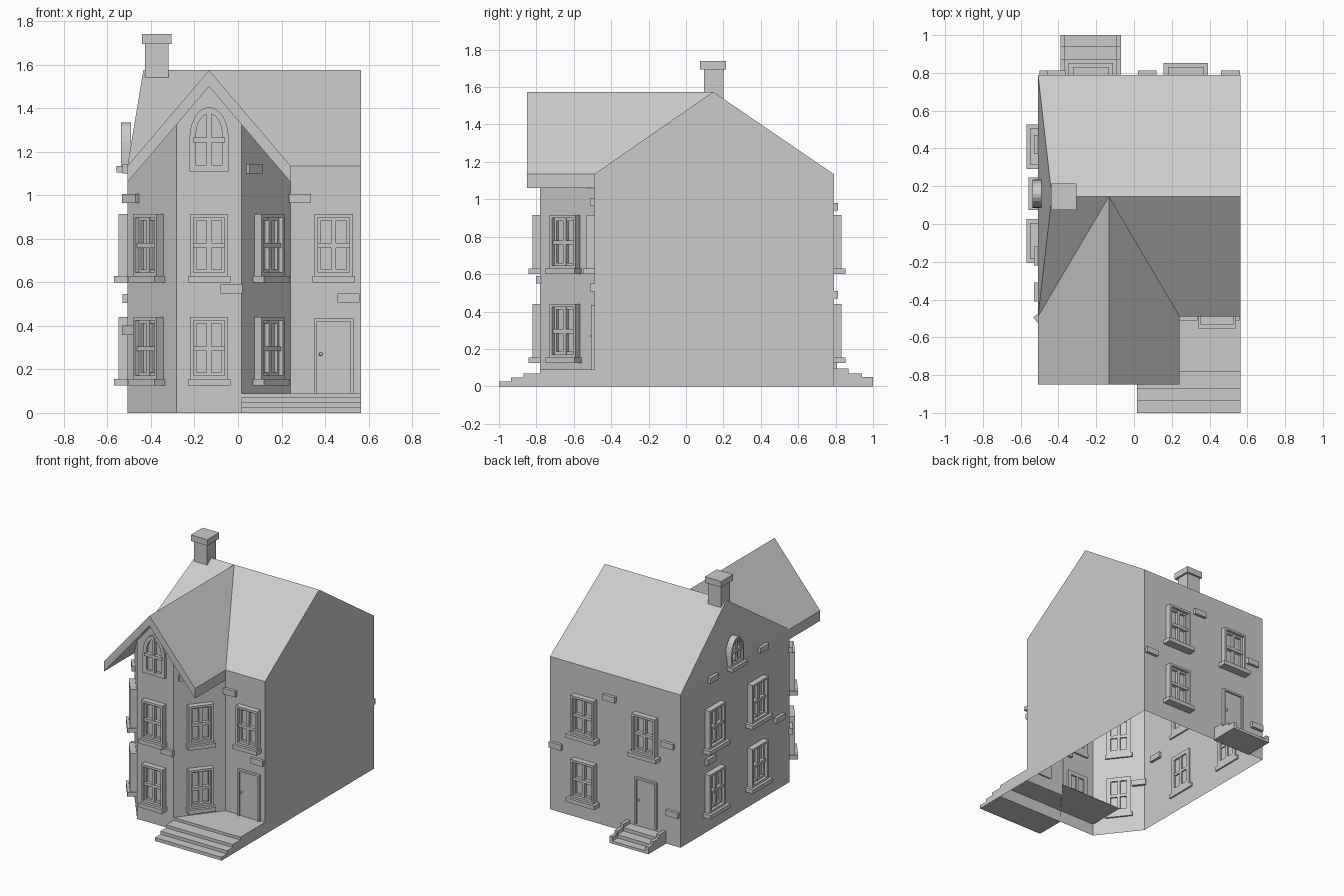
import bpy, bmesh, math
from mathutils import Matrix, Vector

cube = bpy.data.objects.get("Cube")
if cube:
    bpy.data.objects.remove(cube, do_unlink=True)

stone = bpy.data.materials.new("pale grey stone")
stone.use_nodes = True
COLOUR = (0.6, 0.6, 0.6, 1)
stone.diffuse_color = COLOUR
stone.node_tree.nodes["Principled BSDF"].inputs["Base Color"].default_value = COLOUR

# Main levels and outline
LEFT, RIGHT, FRONT, BACK = -0.508, 0.565, -0.49, 0.79
EAVE, RIDGE, RIDGE_Y, HIP_X = 1.135, 1.575, 0.145, -0.435
BAY_X, BAY_HALF, BAY_FRONT, BAY_FACE = -0.133, 0.375, -0.78, 0.15
ROOF_FRONT, ROOF_DROP = -0.85, 0.075
PORCH = 0.09


def finish(name, bm, matrix=None, fix=True):
    if fix:
        bmesh.ops.recalc_face_normals(bm, faces=bm.faces)
    mesh = bpy.data.meshes.new(name)
    bm.to_mesh(mesh)
    bm.free()
    mesh.materials.append(stone)
    obj = bpy.data.objects.new(name, mesh)
    if matrix:
        obj.matrix_world = matrix
    bpy.context.collection.objects.link(obj)
    return obj


def box(bm, x0, x1, y0, y1, z0, z1):
    size = Matrix.Diagonal((x1 - x0, y1 - y0, z1 - z0, 1))
    mid = Matrix.Translation(((x0 + x1) / 2, (y0 + y1) / 2, (z0 + z1) / 2))
    bmesh.ops.create_cube(bm, size=1, matrix=mid @ size)


def face(bm, *points):
    return bm.faces.new([bm.verts.new(p) for p in points])


def on_wall(x, y, angle, z=0):
    """Local frame on a wall: x runs along it, -y points outward."""
    return Matrix.Translation((x, y, z)) @ Matrix.Rotation(angle, 4, 'Z')


def bay_under(x):
    return RIDGE - ROOF_DROP - abs(x - BAY_X) * (RIDGE - EAVE) / BAY_HALF


# Walls: open-bottomed shell around house and bay
bl, br = BAY_X - BAY_FACE, BAY_X + BAY_FACE
bay_left, bay_right = LEFT, BAY_X + BAY_HALF
path = [(LEFT, FRONT, EAVE), (LEFT, BACK, EAVE), (RIGHT, BACK, EAVE),
        (RIGHT, RIDGE_Y, RIDGE), (RIGHT, FRONT, EAVE), (bay_right, FRONT, EAVE)]
bay = [(x, y, bay_under(x)) for x, y in
       ((bay_right, FRONT), (br, BAY_FRONT), (BAY_X, BAY_FRONT), (bl, BAY_FRONT), (bay_left, FRONT))]
bm = bmesh.new()
for line in (path, bay):
    for a, b in zip(line, line[1:]):
        face(bm, (b[0], b[1], 0), (a[0], a[1], 0), a, b)
face(bm, (LEFT, FRONT, EAVE), (HIP_X, RIDGE_Y, RIDGE), (LEFT, BACK, EAVE))
for f in bm.faces:
    f.normal_update()
    if f.normal.dot(f.calc_center_median() - Vector((0, 0.1, 0.6))) < 0:
        f.normal_flip()
bmesh.ops.remove_doubles(bm, verts=bm.verts, dist=0.0005)
bmesh.ops.dissolve_limit(bm, angle_limit=0.01, verts=bm.verts, edges=bm.edges)
finish("walls", bm, fix=False)

# Main roof
bm = bmesh.new()
face(bm, (LEFT, FRONT, EAVE), (RIGHT, FRONT, EAVE), (RIGHT, RIDGE_Y, RIDGE), (HIP_X, RIDGE_Y, RIDGE))
face(bm, (RIGHT, BACK, EAVE), (LEFT, BACK, EAVE), (HIP_X, RIDGE_Y, RIDGE), (RIGHT, RIDGE_Y, RIDGE))
finish("main_roof", bm, fix=False)

# Bay roof: thick chevron running back into the main slope
section = [(-BAY_HALF, EAVE), (0, RIDGE), (BAY_HALF, EAVE),
           (BAY_HALF, EAVE - ROOF_DROP), (0, RIDGE - ROOF_DROP), (-BAY_HALF, EAVE - ROOF_DROP)]
bm = bmesh.new()
front = [bm.verts.new((BAY_X + x, ROOF_FRONT, z)) for x, z in section]
rear = [bm.verts.new((BAY_X + x, FRONT if x else RIDGE_Y, z)) for x, z in section]
for i in range(6):
    j = (i + 1) % 6
    bm.faces.new((front[i], front[j], rear[j], rear[i]))
for ring in (front, rear):
    bm.faces.new((ring[0], ring[1], ring[4], ring[5]))
    bm.faces.new((ring[1], ring[2], ring[3], ring[4]))
finish("bay_roof", bm)

# Chimney
bm = bmesh.new()
box(bm, -0.427, -0.32, 0.095, 0.2, 1.4, 1.7)
box(bm, -0.44, -0.305, 0.075, 0.215, 1.695, 1.74)
finish("chimney", bm)


def outline(width, height, base, arched):
    h = width / 2
    pts = [(-h, base), (h, base)]
    if not arched:
        return pts + [(h, base + height), (-h, base + height)]
    spring = base + height - h * 1.6
    return pts + [(h * math.cos(t), spring + h * 1.6 * math.sin(t))
                  for t in (math.pi * k / 12 for k in range(13))]


def ring_prism(bm, width, height, base, edge, out, inside, arched=False, open_base=False):
    """Hollow frame of constant edge width."""
    low = 0 if open_base else edge
    outer = outline(width, height, base, arched)
    inner = outline(width - 2 * edge, height - edge - low, base + low, arched)
    loops = [[bm.verts.new((x, y, z)) for x, z in shape]
             for shape, y in ((outer, -out), (inner, -out), (inner, inside), (outer, inside))]
    n = len(outer)
    for a, b in zip(loops, loops[1:] + loops[:1]):
        for i in range(n):
            if open_base and i == 0:
                continue
            j = (i + 1) % n
            bm.faces.new((a[i], a[j], b[j], b[i]))


def window(name, matrix, sill=0.195, width=0.175, height=0.285, arched=False, depth=0.042):
    bm = bmesh.new()
    edge = 0.016
    ring_prism(bm, width, height, 0, edge, depth, 0.012, arched)
    ring_prism(bm, width - 2 * edge, height - 2 * edge, edge, 0.014, 0.02, 0.012, arched)
    h = width / 2 - edge
    mid = height * 0.49
    box(bm, -0.011, 0.011, -0.024, 0.01, edge, height - edge)
    box(bm, -h, h, -0.03, 0.01, mid - 0.011, mid + 0.011)
    face(bm, *[(x, -0.003, z) for x, z in outline(width - 0.01, height - 0.01, 0.005, arched)])
    if sill:
        box(bm, -sill / 2, sill / 2, -depth - 0.02, 0.012, -0.03, 0)
    finish(name, bm, matrix)


def door(name, x, y, angle):
    bm = bmesh.new()
    ring_prism(bm, 0.18, 0.345, 0, 0.014, 0.018, 0.01, open_base=True)
    box(bm, -0.077, 0.077, -0.006, 0.01, 0, 0.332)
    bmesh.ops.create_uvsphere(bm, u_segments=10, v_segments=6, radius=0.009,
                              matrix=Matrix.Translation((-0.06, -0.014, 0.18)))
    finish(name, bm, on_wall(x, y, angle, PORCH))


# Windows on two floors
slant = math.atan2(FRONT - BAY_FRONT, bay_right - br)
half = math.pi / 2
mid_y = (FRONT + BAY_FRONT) / 2
for floor, z in (("lower", 0.155), ("upper", 0.63)):
    window(floor + "_bay_window", on_wall(BAY_X, BAY_FRONT, 0, z))
    window(floor + "_bay_right_window", on_wall((bay_right + br) / 2, mid_y, slant, z))
    window(floor + "_bay_left_window", on_wall((bay_left + bl) / 2, mid_y, -slant, z))
    window(floor + "_back_window", on_wall(0.275, BACK, math.pi, z), 0.235, 0.19)
    for side, y in (("rear", 0.41), ("fore", -0.09)):
        window(floor + "_side_window_" + side, on_wall(LEFT, y, -half, z), 0.235, 0.19)
window("upper_front_window", on_wall(0.44, FRONT, 0, 0.63))
window("upper_back_window_over_door", on_wall(-0.228, BACK, math.pi, 0.63), 0.235, 0.19)

# Arched attic windows
window("bay_arched_window", on_wall(BAY_X, BAY_FRONT, 0, 1.11), 0, 0.18, 0.295, True, 0.02)
window("side_arched_window", on_wall(LEFT + 0.005, 0.16, -half, 1.135), 0.17, 0.15, 0.2, True, 0.035)

# Doors
door("front_door", 0.44, FRONT, 0)
door("back_door", -0.23, BACK, math.pi)

# Porch floor and front steps
bm = bmesh.new()
box(bm, br, RIGHT, -0.87, BAY_FRONT, 0, 0.07)
box(bm, br, RIGHT, -0.935, -0.87, 0, 0.048)
box(bm, br, RIGHT, -1, -0.935, 0, 0.025)
face(bm, (RIGHT, FRONT, PORCH), (bl, FRONT, PORCH), (bl, BAY_FRONT, PORCH), (RIGHT, BAY_FRONT, PORCH))
face(bm, (br, BAY_FRONT, 0), (RIGHT, BAY_FRONT, 0), (RIGHT, BAY_FRONT, PORCH), (br, BAY_FRONT, PORCH))
face(bm, (RIGHT, BAY_FRONT, 0), (RIGHT, FRONT, 0), (RIGHT, FRONT, PORCH), (RIGHT, BAY_FRONT, PORCH))
finish("porch_and_front_steps", bm)

# Back steps with stepped cheeks
bm = bmesh.new()
for y0, y1, tread, cheek in ((0.78, 0.87, 0.07, 0.095), (0.87, 0.94, 0.045, 0.07), (0.94, 1, 0.02, 0.05)):
    box(bm, -0.365, -0.095, y0, y1, 0, tread)
    for x in (-0.39, -0.095):
        box(bm, x, x + 0.025, y0, y1, 0, cheek)
finish("back_steps", bm)

# Scattered raised bricks
bricks = [(on_wall(-0.03, BAY_FRONT, 0, 0.57)), (on_wall(0.285, FRONT, 0, 0.985)),
          (on_wall(0.508, FRONT, 0, 0.528)), (on_wall(0.066, -0.71, slant, 1.122)),
          (on_wall(-0.485, -0.52, -slant, 0.38)), (on_wall(-0.485, -0.52, -slant, 0.985)),
          (on_wall(0.07, BACK, math.pi, 0.96)), (on_wall(0.51, BACK, math.pi, 0.49)),
          (on_wall(-0.41, BACK, math.pi, 0.74)), (on_wall(-0.45, BACK, math.pi, 0.24))]
bricks += [on_wall(LEFT, y, -half, z) for y, z in
           ((0.42, 1.12), (-0.17, 1.12), (0.45, 0.525), (-0.36, 0.525))]
for matrix in bricks:
    bm = bmesh.new()
    box(bm, -0.05, 0.05, -0.022, 0.02, -0.021, 0.021)
    finish("raised_brick", bm, matrix)
